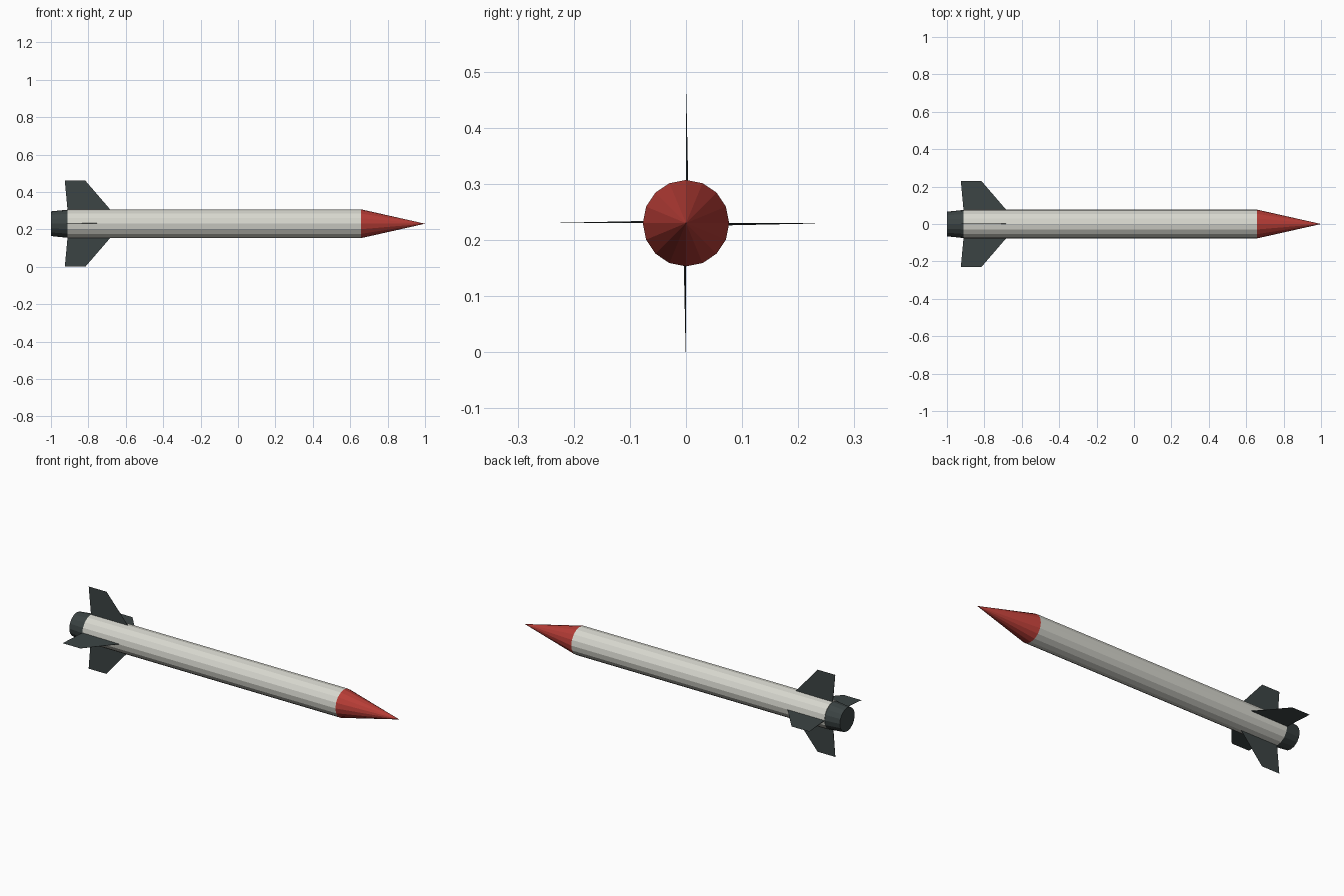
import bpy, math

if "Cube" in bpy.data.objects:
    bpy.data.objects.remove(bpy.data.objects["Cube"])

AXIS_Z = 0.23
SIDES = 16


def material(name, color):
    m = bpy.data.materials.new(name)
    m.diffuse_color = (*color, 1)
    m.use_nodes = True
    m.node_tree.nodes["Principled BSDF"].inputs["Base Color"].default_value = m.diffuse_color
    return m


WHITE = material("off_white", (0.68, 0.68, 0.62))
RED = material("red", (0.47, 0.046, 0.037))
DARK = material("dark_grey", (0.045, 0.058, 0.058))


def build(name, verts, faces, mat):
    mesh = bpy.data.meshes.new(name)
    mesh.from_pydata(verts, [], faces)
    mesh.materials.append(mat)
    obj = bpy.data.objects.new(name, mesh)
    bpy.context.collection.objects.link(obj)
    return obj


def tube(name, x0, r0, x1, r1, mat):
    """Faceted frustum or cone along x with closed ends."""
    bpy.ops.mesh.primitive_cone_add(vertices=SIDES, radius1=r0, radius2=r1,
                                    depth=x1 - x0, rotation=(0, math.pi / 2, 0),
                                    location=((x0 + x1) / 2, 0, AXIS_Z))
    obj = bpy.context.object
    obj.name = name
    obj.data.materials.append(mat)


# Fuselage, nose and exhaust
tube("body", -0.912, 0.077, 0.658, 0.077, WHITE)
tube("nose_cone", 0.658, 0.077, 1.0, 0.0, RED)
tube("exhaust_nozzle", -1.0, 0.066, -0.912, 0.075, DARK)

# Four thin fins, thicker at the root: (x, radius, thickness)
PROFILE = [(-0.911, 0.07, 0.004), (-0.926, 0.23, 0.0006),
           (-0.816, 0.23, 0.0006), (-0.678, 0.07, 0.002)]
for i, label in enumerate(("top", "front", "bottom", "back")):
    a = i * math.pi / 2
    c, s = math.cos(a), math.sin(a)
    verts = []
    for side in (0, 1):
        for x, r, t in PROFILE:
            y = t * side
            verts.append((x, y * c - r * s, AXIS_Z + y * s + r * c))
    faces = [(0, 1, 2, 3), (7, 6, 5, 4)]
    faces += [(k, k + 4, (k + 1) % 4 + 4, (k + 1) % 4) for k in range(4)]
    build(label + "_fin", verts, faces, DARK)
